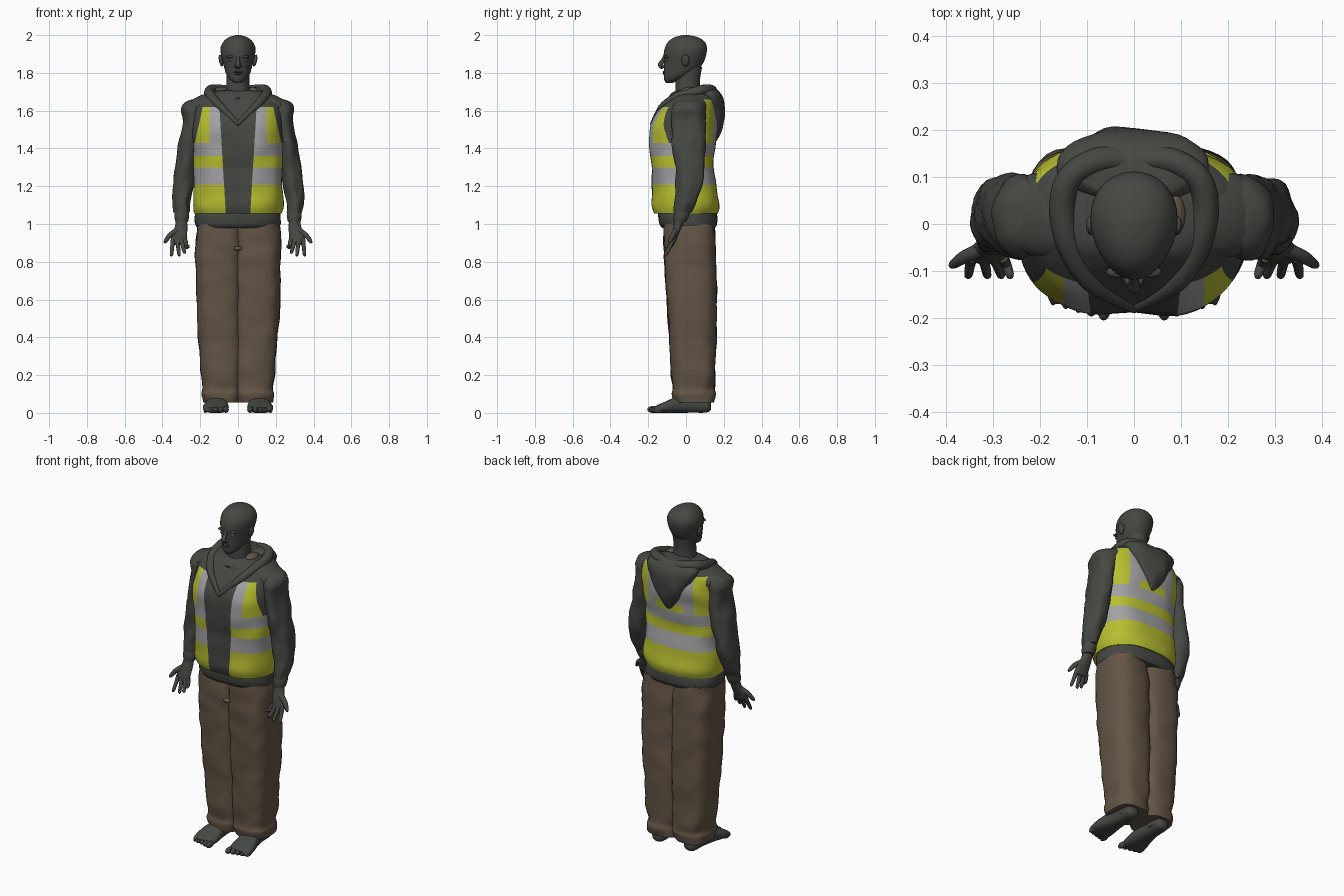
import bpy, bmesh, math
from mathutils import Vector, noise

cube = bpy.data.objects.get("Cube")
if cube:
    bpy.data.objects.remove(cube, do_unlink=True)


def material(name, r, g, b):
    m = bpy.data.materials.new(name)
    m.use_nodes = True
    m.diffuse_color = (r, g, b, 1)
    node = next(n for n in m.node_tree.nodes if n.type == "BSDF_PRINCIPLED")
    node.inputs["Base Color"].default_value = (r, g, b, 1)
    return m


CHARCOAL = material("charcoal", .06, .064, .055)
BROWN = material("trouser_brown", .128, .092, .063)
YELLOW = material("safety_yellow", .48, .52, .03)
SILVER = material("reflective_silver", .36, .36, .37)
PALE = material("eye_grey", .3, .3, .28)


def finish(name, bm, *mats):
    """Turn a bmesh into a smooth shaded object."""
    bmesh.ops.recalc_face_normals(bm, faces=bm.faces)
    mesh = bpy.data.meshes.new(name)
    bm.to_mesh(mesh)
    bm.free()
    for m in mats:
        mesh.materials.append(m)
    for p in mesh.polygons:
        p.use_smooth = True
    mesh.set_sharp_from_angle(angle=math.radians(50))
    obj = bpy.data.objects.new(name, mesh)
    bpy.context.collection.objects.link(obj)
    return obj


def smooth_rows(rows, steps):
    """Catmull-Rom interpolation through rows of numbers."""
    rows = [Vector(r) for r in rows]
    out = []
    for i in range(len(rows) - 1):
        a, b = rows[i], rows[i + 1]
        before = rows[max(i - 1, 0)]
        after = rows[min(i + 2, len(rows) - 1)]
        for k in range(steps):
            t = k / steps
            out.append(a + (b - a) * t * t * (3 - 2 * t)
                       + (b - before) / 2 * t * (1 - t) ** 2
                       - (after - a) / 2 * t * t * (1 - t))
    return out + [rows[-1]]


def loft(sections, side=1, sides=32, power=2.0, steps=4, wrinkle=0, egg=0, along_y=False):
    """Skin rings given as (position, x centre, x radius, depth centre, depth radius)."""
    bm = bmesh.new()
    rings = []
    for t, xc, rx, yc, ry in smooth_rows(sections, steps):
        ring = []
        for k in range(sides):
            a = math.tau * k / sides
            c, s = math.cos(a), math.sin(a)
            px = math.copysign(abs(c) ** (2 / power), c) * (1 + egg * s)
            py = math.copysign(abs(s) ** (2 / power), s)
            fold = wrinkle * noise.noise(Vector((c * 1.5 + side, s * 1.5, t * 12)))
            x = side * (xc + px * (rx + fold))
            y = yc + py * (ry + fold)
            ring.append(bm.verts.new((x, t, y) if along_y else (x, y, t)))
        rings.append(ring)
    for low, high in zip(rings, rings[1:]):
        for k in range(sides):
            j = (k + 1) % sides
            bm.faces.new((low[k], low[j], high[j], high[k]))
    bm.faces.new(rings[0])
    bm.faces.new(rings[-1])
    return bm


def ball(name, mat, place, size, tilt=0):
    bm = bmesh.new()
    bmesh.ops.create_uvsphere(bm, u_segments=20, v_segments=12, radius=1)
    obj = finish(name, bm, mat)
    obj.location, obj.scale = place, size
    obj.rotation_euler.y = tilt
    return obj


def tube(name, mat, points, closed=False):
    """Round tube through (x, y, z, radius) points."""
    curve = bpy.data.curves.new(name, "CURVE")
    curve.dimensions = "3D"
    curve.bevel_depth, curve.bevel_resolution = 1, 4
    curve.use_fill_caps = True
    spline = curve.splines.new("POLY")
    path = smooth_rows(points, 5)
    path = path[:-1] if closed else path
    spline.points.add(len(path) - 1)
    for p, (x, y, z, r) in zip(spline.points, path):
        p.co, p.radius = (x, y, z, 1), r
    spline.use_cyclic_u = closed
    temp = bpy.data.objects.new(name, curve)
    bm = bmesh.new()
    bm.from_mesh(temp.to_mesh())
    temp.to_mesh_clear()
    bpy.data.objects.remove(temp)
    return finish(name, bm, mat)


# Torso wearing the vest, hollowed at the breastbone and cut along its coloured bands
torso = loft([(1.055, 0, .23, -.005, .17), (1.1, 0, .24, -.006, .179), (1.2, 0, .235, -.012, .173),
              (1.3, 0, .235, -.02, .17), (1.4, 0, .24, -.02, .176), (1.5, 0, .245, -.015, .182),
              (1.57, 0, .245, 0, .17), (1.63, 0, .235, .02, .145), (1.67, 0, .2, .03, .125),
              (1.70, 0, .14, .035, .1), (1.71, 0, .06, .035, .06)],
             sides=64, power=2.5, wrinkle=.008, egg=.03)
for v in torso.verts:
    if v.co.y < -.1:
        v.co.y += .012 * math.exp(-(v.co.x / .06) ** 2)
GAP, SLOPE, STRAP, ARMHOLE = .065, .06, .15, .075
BANDS = (1.21, 1.30, 1.36, 1.43)
FRONT_TOP, BACK_TOP, BACK_PATCH = 1.62, 1.66, 1.475
EDGE, TAPER = .235, .22
cuts = [((0, 0, z), (0, 0, 1)) for z in BANDS + (FRONT_TOP, BACK_TOP, BACK_PATCH)]
for s in (-1, 1):
    cuts += [((s * GAP, 0, 1.06), (s, 0, -SLOPE)), ((s * STRAP, 0, 0), (1, 0, 0)),
             ((0, s * ARMHOLE, 0), (0, 1, 0)), ((s * EDGE, 0, 1.4), (s, 0, TAPER))]
for place, normal in cuts:
    bmesh.ops.bisect_plane(torso, geom=torso.verts[:] + torso.edges[:] + torso.faces[:],
                           plane_co=place, plane_no=normal)


def vest_colour(p):
    """0 hoodie, 1 yellow, 2 silver"""
    front, width = p.y < 0, abs(p.x)
    gap = GAP + SLOPE * (p.z - 1.06)
    if p.z > (FRONT_TOP if front else BACK_TOP) or (front and width < gap):
        return 0
    if p.z > BANDS[3]:
        if abs(p.y) < ARMHOLE or (front and width > EDGE - TAPER * (p.z - 1.4)):
            return 0
        return 2 if width < STRAP and (width > gap or p.z > BACK_PATCH) else 1
    return 2 if BANDS[0] < p.z < BANDS[1] or p.z > BANDS[2] else 1


for f in torso.faces:
    f.material_index = vest_colour(f.calc_center_median())
finish("torso_and_vest", torso, CHARCOAL, YELLOW, SILVER)

# Hoodie hem, hood and collar
finish("hoodie_hem", loft([(.98, 0, .215, .015, .14), (1.0, 0, .226, .012, .152),
                           (1.04, 0, .226, .008, .155), (1.07, 0, .22, .005, .15)],
                          sides=48, power=2.6, wrinkle=.006), CHARCOAL)
finish("hood", loft([(1.44, 0, .012, .15, .012), (1.48, 0, .04, .15, .035), (1.54, 0, .085, .145, .053),
                     (1.6, 0, .12, .14, .064), (1.66, 0, .15, .13, .072), (1.70, 0, .155, .115, .066),
                     (1.725, 0, .11, .105, .045)], sides=40, power=2.4, wrinkle=.01), CHARCOAL)
half = [(.05, -.152, 1.58, .016), (.1, -.115, 1.628, .022), (.14, -.04, 1.672, .027),
        (.152, .04, 1.695, .028), (.135, .1, 1.712, .027), (.075, .135, 1.708, .028)]
front = (0, -.178, 1.53, .012)
tube("hood_collar", CHARCOAL, [front] + half + [(0, .135, 1.698, .026)]
     + [(-x, y, z, r) for x, y, z, r in reversed(half)] + [front], closed=True)
ball("collar_lining", BROWN, (.08, .02, 1.703), (.03, .048, .022))

# Head and neck
finish("neck", loft([(1.64, 0, .085, .02, .085), (1.70, 0, .065, .012, .068), (1.76, 0, .06, .01, .064),
                     (1.83, 0, .06, .02, .065)]), CHARCOAL)
finish("head", loft([(1.747, 0, .018, -.088, .018), (1.765, 0, .042, -.072, .044), (1.79, 0, .06, -.045, .072),
                     (1.825, 0, .072, -.022, .095), (1.865, 0, .082, -.01, .107), (1.9, 0, .09, -.005, .113),
                     (1.935, 0, .091, 0, .111), (1.965, 0, .077, .002, .096), (1.988, 0, .05, .002, .064),
                     (2.0, 0, .012, 0, .016)], sides=40, egg=.12), CHARCOAL)
tube("nose", CHARCOAL, [(0, -.108, 1.895, .009), (0, -.123, 1.865, .011), (0, -.136, 1.842, .013),
                        (0, -.12, 1.83, .012)])
for name, z, y, w in (("upper_lip", 1.805, -.115, .024), ("lower_lip", 1.795, -.113, .02)):
    ball(name, CHARCOAL, (0, y, z), (w, .009, .006))
ball("chin", CHARCOAL, (0, -.097, 1.767), (.025, .018, .018))

# Trousers, with the legs pressed together along the middle seam
ball("trouser_button", BROWN, (0, -.105, .87), (.022, .014, .012))

for side, label in ((1, "left"), (-1, "right")):
    finish(label + "_trouser_leg", loft(
        [(.055, .086, .1, .04, .105), (.1, .087, .107, .04, .114), (.13, .085, .103, .04, .11),
         (.2, .086, .109, .04, .115), (.4, .093, .118, .036, .125), (.6, .098, .124, .03, .133),
         (.8, .1, .128, .022, .137), (.9, .1, .127, .02, .138), (1.0, .1, .12, .016, .132)],
        side, power=2.8, steps=6, wrinkle=.008), BROWN)

    # Feet with toes
    finish(label + "_ankle", loft([(.03, .105, .045, .06, .05), (.08, .105, .045, .055, .05),
                                   (.15, .105, .045, .05, .05)], side), CHARCOAL)
    finish(label + "_foot", loft(
        [(.132, .105, .018, .035, .018), (.11, .105, .04, .042, .04), (.03, .107, .045, .048, .047),
         (-.05, .112, .057, .042, .042), (-.11, .117, .068, .03, .03), (-.155, .117, .066, .02, .02),
         (-.17, .115, .058, .017, .013)], side, power=2.5, along_y=True), CHARCOAL)
    for k in range(5):
        size = .018 - .0015 * k
        ball(label + "_toe", CHARCOAL, (side * (.064 + .027 * k), -.175 + .008 * k, size),
             (size * .85, .03, size))

    # Sloping shoulder, then sleeve with gathered cuff
    ball(label + "_shoulder", CHARCOAL, (side * .185, .02, 1.632), (.115, .092, .05), side * .42)
    finish(label + "_sleeve", loft(
        [(1.66, .215, .025, .025, .04), (1.642, .232, .05, .022, .068), (1.605, .238, .061, .016, .088),
         (1.56, .24, .053, .014, .088), (1.5, .244, .055, .015, .09), (1.4, .262, .057, .018, .088),
         (1.3, .28, .056, .022, .08), (1.2, .293, .056, .016, .068), (1.12, .3, .047, -.002, .055),
         (1.06, .298, .038, -.02, .044)], side, wrinkle=.01), CHARCOAL)
    finish(label + "_cuff", loft([(1.07, .298, .037, -.018, .04), (1.04, .298, .039, -.025, .041),
                                  (1.01, .298, .033, -.032, .033)], side, sides=24), CHARCOAL)

    # Hand with palm forward and thumb outward
    finish(label + "_palm", loft([(1.03, .298, .028, -.03, .026), (.98, .302, .034, -.046, .022),
                                  (.94, .312, .042, -.06, .019), (.905, .314, .041, -.07, .015),
                                  (.89, .314, .034, -.074, .01)], side, sides=24), CHARCOAL)
    for base, tip, drop in ((.28, .264, .875), (.3, .283, .845), (.322, .312, .832), (.344, .352, .832)):
        tube(label + "_finger", CHARCOAL,
             [(side * base, -.07, .915, .013), (side * (base + tip) / 2, -.085, .88, .011),
              (side * tip, -.108, drop + .006, .009), (side * tip, -.112, drop, .004)])
    tube(label + "_thumb", CHARCOAL,
         [(side * .325, -.055, .965, .016), (side * .36, -.07, .94, .014),
          (side * .383, -.085, .91, .01), (side * .389, -.09, .9, .005)])

    # Ear, eye, brow and nostril
    ball(label + "_ear", CHARCOAL, (side * .09, -.003, 1.865), (.011, .021, .032), side * .2)
    ball(label + "_eye", PALE, (side * .034, -.102, 1.868), (.013, .01, .006))
    ball(label + "_brow", CHARCOAL, (side * .035, -.102, 1.886), (.024, .012, .008), side * .1)
    ball(label + "_nostril", CHARCOAL, (side * .012, -.12, 1.834), (.009, .011, .008))
